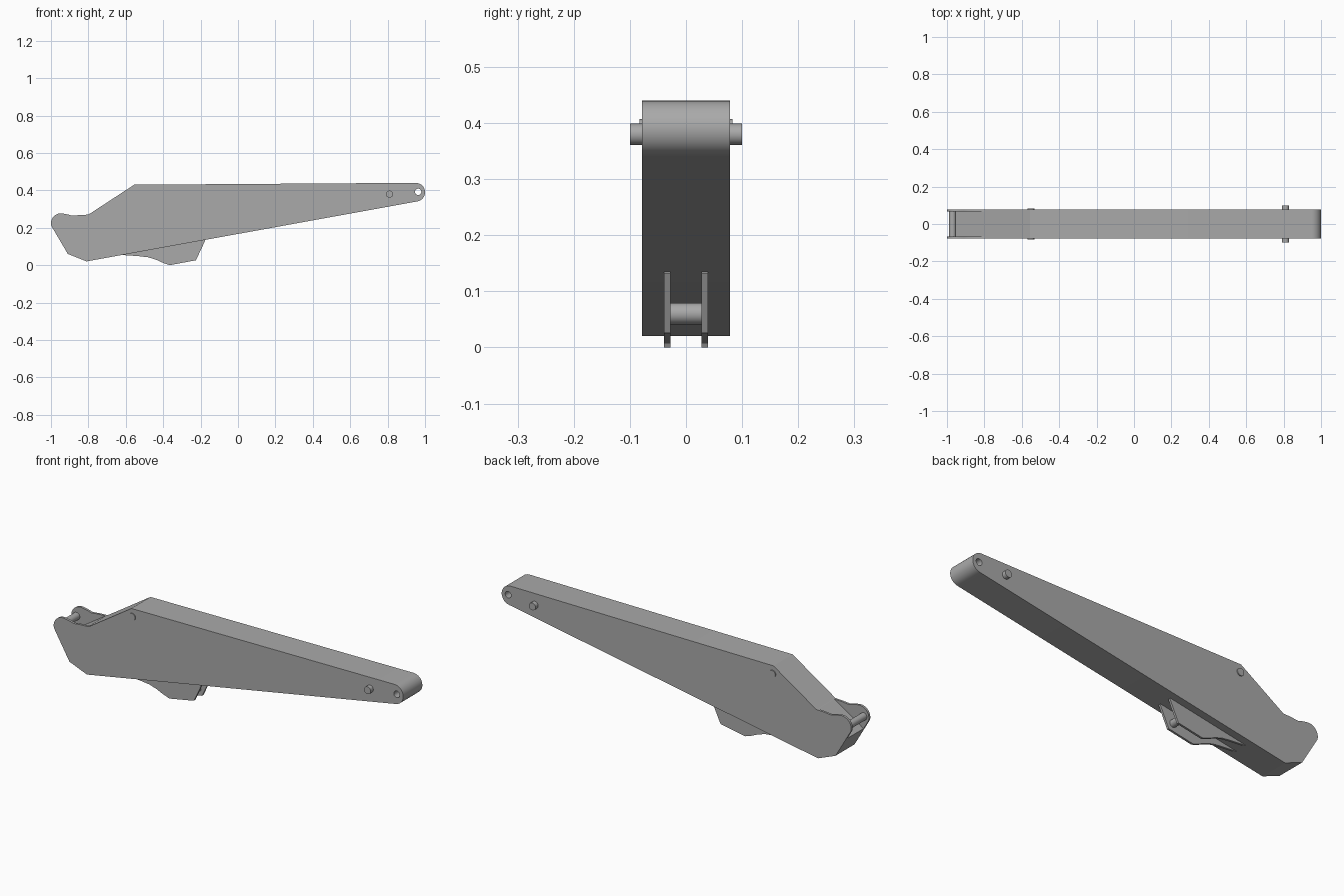
import bpy
import bmesh
from math import radians, cos, sin

cube = bpy.data.objects.get("Cube")
if cube:
    bpy.data.objects.remove(cube, do_unlink=True)

steel = bpy.data.materials.new("steel grey")
steel.use_nodes = True
colour = (0.4, 0.4, 0.4, 1)
steel.diffuse_color = colour
steel.node_tree.nodes["Principled BSDF"].inputs["Base Color"].default_value = colour


def arc(x, z, r, start, end, steps):
    """Points along a circular arc in the side plane, angles in degrees."""
    angles = [radians(start + (end - start) * i / steps) for i in range(steps + 1)]
    return [(x + r * cos(a), z + r * sin(a)) for a in angles]


def prism(name, profile, y0, y1):
    """Extrude a side profile across the width from y0 to y1."""
    bm = bmesh.new()
    face = bm.faces.new([bm.verts.new((x, y0, z)) for x, z in profile])
    new = bmesh.ops.extrude_face_region(bm, geom=[face])["geom"]
    verts = [v for v in new if isinstance(v, bmesh.types.BMVert)]
    bmesh.ops.translate(bm, verts=verts, vec=(0, y1 - y0, 0))
    bmesh.ops.recalc_face_normals(bm, faces=bm.faces)
    mesh = bpy.data.meshes.new(name)
    bm.to_mesh(mesh)
    bm.free()
    mesh.materials.append(steel)
    obj = bpy.data.objects.new(name, mesh)
    bpy.context.collection.objects.link(obj)
    return obj


def pin(name, x, z, r, half):
    return prism(name, arc(x, z, r, 0, 348.75, 31), -half, half)


def smooth(obj):
    bpy.ops.object.select_all(action="DESELECT")
    bpy.context.view_layer.objects.active = obj
    obj.select_set(True)
    bpy.ops.object.shade_smooth_by_angle(angle=radians(30))


def cut(obj, cutter):
    bpy.context.view_layer.objects.active = obj
    mod = obj.modifiers.new("cut", "BOOLEAN")
    mod.operation = "DIFFERENCE"
    mod.solver = "EXACT"
    mod.object = cutter
    bpy.ops.object.modifier_apply(modifier=mod.name)
    bpy.data.objects.remove(cutter, do_unlink=True)


# Main tapered arm with a rounded nose and a lobed fork end
outline = [(-0.81, 0.02)]
outline += arc(0.95, 0.39, 0.05, -80, 90, 16)
outline += [(-0.555, 0.43), (-0.8, 0.27), (-0.845, 0.268), (-0.885, 0.264), (-0.91, 0.271)]
outline += arc(-0.947, 0.224, 0.053, 75, 195, 10)
outline += [(-0.91, 0.06)]
arm = prism("arm_body", outline, -0.078, 0.078)

# Slot between the fork ears, and the bore through the nose
cut(arm, prism("fork_slot", [(-0.8, 0.272), (-0.8, 0.35), (-1.05, 0.35), (-1.05, 0.109)],
               -0.066, 0.066))
cut(arm, pin("nose_bore", 0.963, 0.392, 0.017, 0.12))
smooth(arm)

# Cross pins
for name, x, z, r, half in (
    ("fork_pin", -0.97, 0.225, 0.019, 0.068),
    ("shoulder_pin", -0.55, 0.388, 0.019, 0.083),
    ("nose_pin", 0.81, 0.38, 0.019, 0.1),
    ("lug_pin", -0.25, 0.06, 0.019, 0.03),
):
    smooth(pin(name, x, z, r, half))

# Pair of lug plates under the arm
lug = [(-0.63, 0.055), (-0.53, 0.048), (-0.48, 0.042), (-0.44, 0.03), (-0.4, 0.012),
       (-0.365, 0), (-0.225, 0.026), (-0.175, 0.132), (-0.2, 0.16), (-0.6, 0.08)]
for side, s in (("left", 1), ("right", -1)):
    smooth(prism(side + "_lug_plate", lug, s * 0.028, s * 0.039))
